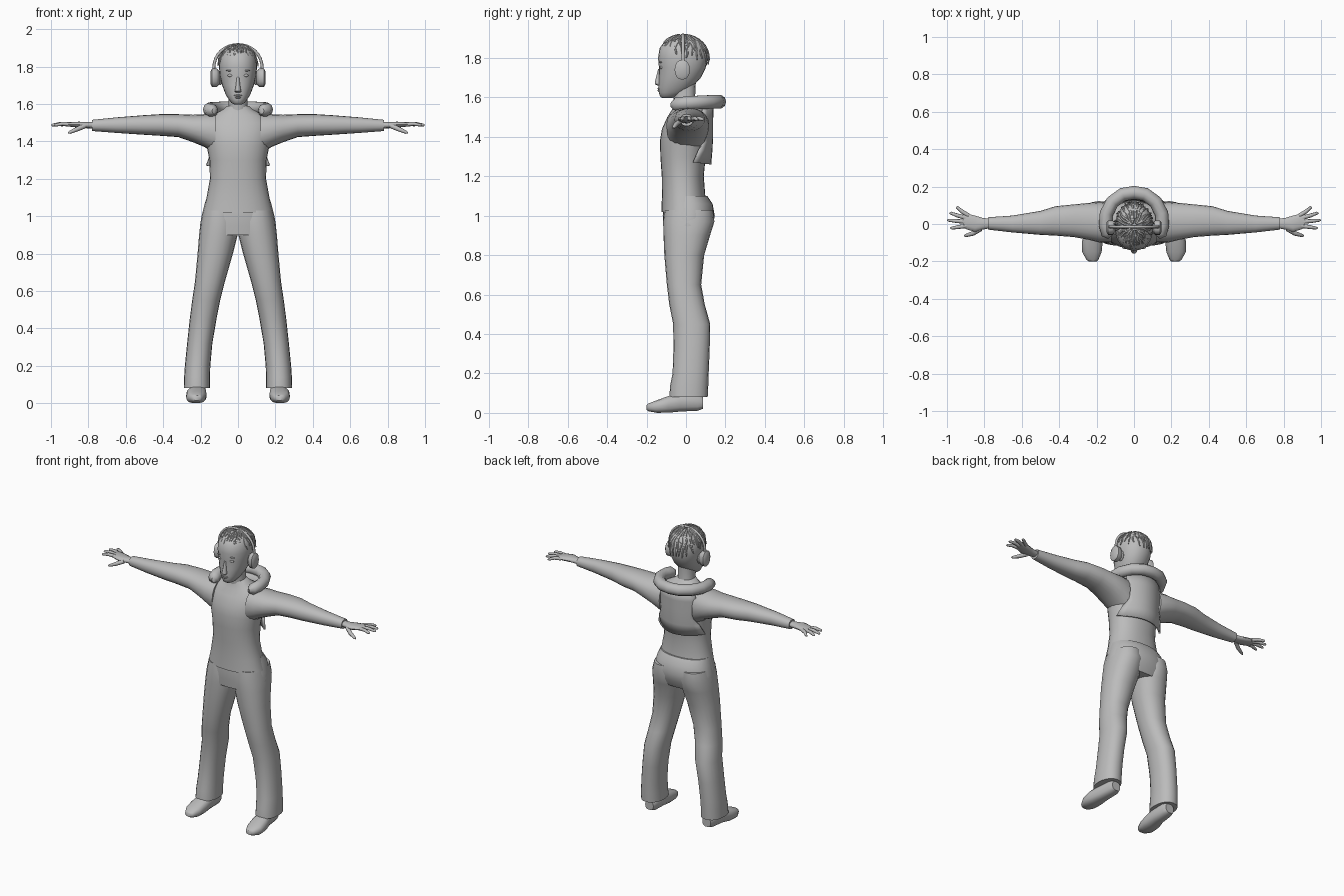
import bpy, bmesh, math, random
from mathutils import Vector

if "Cube" in bpy.data.objects:
    bpy.data.objects.remove(bpy.data.objects["Cube"])

random.seed(4)
grey = bpy.data.materials.new("plain grey")
grey.diffuse_color = (0.5, 0.5, 0.5, 1)
grey.use_nodes = True
grey.node_tree.nodes["Principled BSDF"].inputs["Base Color"].default_value = grey.diffuse_color


def finish(ob, mirror=False, angle=50):
    """Material, smooth shading and optional left/right mirror."""
    ob.data.materials.append(grey)
    bpy.ops.object.select_all(action='DESELECT')
    ob.select_set(True)
    bpy.context.view_layer.objects.active = ob
    bpy.ops.object.shade_smooth_by_angle(angle=math.radians(angle))
    if mirror:
        ob.modifiers.new("Mirror", 'MIRROR')
    return ob


def mesh_object(name, bm):
    bmesh.ops.recalc_face_normals(bm, faces=bm.faces[:])
    me = bpy.data.meshes.new(name)
    bm.to_mesh(me)
    bm.free()
    ob = bpy.data.objects.new(name, me)
    bpy.context.collection.objects.link(ob)
    return ob


def loft(name, axis, rows, sides=20, power=2.2, mirror=False):
    """Skin rounded sections; a row is (position on axis, a min, a max, b min, b max)."""
    bm = bmesh.new()
    rings = []
    for p, a0, a1, b0, b1 in rows:
        ring = []
        for i in range(sides):
            t = 2 * math.pi * i / sides
            c, s = math.cos(t), math.sin(t)
            a = (a0 + a1) / 2 + (a1 - a0) / 2 * math.copysign(abs(c) ** (2 / power), c)
            b = (b0 + b1) / 2 + (b1 - b0) / 2 * math.copysign(abs(s) ** (2 / power), s)
            ring.append(bm.verts.new({'x': (p, a, b), 'y': (a, p, b), 'z': (a, b, p)}[axis]))
        rings.append(ring)
    for r, q in zip(rings, rings[1:]):
        for i in range(sides):
            j = (i + 1) % sides
            bm.faces.new((r[i], r[j], q[j], q[i]))
    bm.faces.new(rings[0])
    bm.faces.new(rings[-1])
    return finish(mesh_object(name, bm), mirror)


def tubes(name, paths, depth, mirror=False, res=2):
    """Round tubes; each path is a list of (x, y, z, radius factor)."""
    cu = bpy.data.curves.new(name, 'CURVE')
    cu.dimensions = '3D'
    cu.bevel_depth = depth
    cu.bevel_resolution = res
    cu.use_fill_caps = True
    for path in paths:
        sp = cu.splines.new('POLY')
        sp.points.add(len(path) - 1)
        for pt, (x, y, z, r) in zip(sp.points, path):
            pt.co = (x, y, z, 1)
            pt.radius = r
    ob = bpy.data.objects.new(name, cu)
    bpy.context.collection.objects.link(ob)
    bpy.ops.object.select_all(action='DESELECT')
    ob.select_set(True)
    bpy.context.view_layer.objects.active = ob
    bpy.ops.object.convert(target='MESH')
    return finish(bpy.context.object, mirror)


def ball(name, pos, size, mirror=False):
    bm = bmesh.new()
    bmesh.ops.create_uvsphere(bm, u_segments=12, v_segments=8, radius=1)
    for v in bm.verts:
        v.co = Vector(pos) + Vector(a * b for a, b in zip(v.co, size))
    return finish(mesh_object(name, bm), mirror)


# Shirt body and sleeves
loft("shirt", 'z', [(z, -w, w, f, b) for z, w, f, b in (
    (1.02, .188, -.125, .11), (1.1, .168, -.122, .098), (1.2, .15, -.123, .09),
    (1.3, .153, -.13, .1), (1.38, .168, -.132, .115), (1.44, .178, -.122, .12),
    (1.5, .178, -.095, .115), (1.54, .14, -.07, .1), (1.57, .08, -.06, .06),
    (1.59, .058, -.055, .045))], 28)
loft("sleeve", 'x', [
    (.12, -.10, .11, 1.33, 1.55), (.18, -.10, .118, 1.37, 1.545), (.24, -.085, .113, 1.395, 1.542),
    (.32, -.07, .105, 1.423, 1.545), (.42, -.062, .095, 1.43, 1.545), (.5, -.058, .07, 1.435, 1.54),
    (.65, -.045, .045, 1.445, 1.528), (.78, -.03, .036, 1.455, 1.515)], mirror=True)

# Hands and fingers
loft("hand", 'x', [
    (.76, -.02, .026, 1.467, 1.505), (.81, -.03, .033, 1.47, 1.503), (.85, -.042, .045, 1.473, 1.505),
    (.89, -.03, .055, 1.477, 1.503), (.915, -.02, .052, 1.482, 1.5)], 12, mirror=True)
fingers = [((.885, .045), (.952, .088)), ((.9, .033), (.987, .058)),
           ((.9, .012), (.998, .02)), ((.895, -.01), (.982, -.022))]
paths = [[(a, b, 1.49, 1.1), ((a + c) / 2, (b + d) / 2, 1.494, 1), (c - .008, d, 1.487, .75),
          (c, d, 1.485, .35)] for (a, b), (c, d) in fingers]
paths.append([(.82, -.025, 1.482, 1.3), (.86, -.05, 1.465, 1.2), (.9, -.062, 1.448, .8), (.908, -.064, 1.445, .3)])
tubes("fingers", paths, .0105, True)

# Trousers
loft("trouser_hips", 'z', [(z, -w, w, f, b) for z, w, f, b in (
    (.9, .2, -.11, .11), (.95, .203, -.115, .137), (1.0, .195, -.118, .146),
    (1.06, .18, -.115, .135), (1.1, .167, -.11, .108))], 28)
loft("trouser_leg", 'z', [
    (.08, .15, .29, -.085, .11), (.14, .15, .288, -.08, .113), (.2, .148, .284, -.068, .115),
    (.32, .137, .272, -.064, .12), (.45, .115, .258, -.065, .123), (.55, .095, .245, -.085, .095),
    (.65, .07, .23, -.097, .077), (.8, .027, .216, -.11, .092), (.9, .002, .208, -.114, .122),
    (.97, -.005, .2, -.116, .144), (1.03, .01, .185, -.11, .137)], mirror=True)

# Shoes
loft("shoe", 'y', [
    (.085, .18, .24, .02, .08), (.06, .17, .25, .01, .1), (-.03, .17, .26, .006, .1),
    (-.09, .167, .277, 0, .086), (-.15, .173, .277, 0, .064), (-.19, .19, .255, .008, .048),
    (-.2, .2, .243, .015, .04)], 14, 2.6, mirror=True)

# Neck and head
loft("neck", 'z', [(1.52, -.065, .065, -.06, .06), (1.58, -.05, .05, -.062, .045),
                   (1.68, -.05, .05, -.075, .05)], 16)
loft("head", 'z', [(z, -w, w, f, b) for z, w, f, b in (
    (1.597, .02, -.12, -.075), (1.605, .036, -.132, -.04), (1.625, .05, -.138, 0),
    (1.65, .066, -.14, .03), (1.7, .085, -.138, .075), (1.75, .097, -.137, .1),
    (1.8, .102, -.142, .11), (1.85, .096, -.134, .104), (1.885, .076, -.106, .082),
    (1.905, .04, -.065, .045))], 24)

# Face
loft("nose", 'z', [(1.66, -.012, .012, -.146, -.12), (1.668, -.018, .018, -.159, -.12),
                   (1.685, -.013, .013, -.157, -.12), (1.745, -.007, .007, -.142, -.12)], 10, 2)
ball("eye", (.04, -.124, 1.752), (.016, .009, .008), True)
ball("eyebrow", (.042, -.127, 1.778), (.022, .007, .004), True)
ball("upper_lip", (0, -.136, 1.645), (.022, .009, .005))
ball("lower_lip", (0, -.135, 1.635), (.018, .009, .006))
ball("ear", (.095, -.01, 1.735), (.012, .025, .035), True)


# Braided hair: rows running from the parting over the scalp
def scalp(azimuth, polar, lift):
    s = math.sin(polar)
    return (math.sin(azimuth) * s * (.1 + lift), -.015 - math.cos(azimuth) * s * (.122 + lift),
            1.79 + math.cos(polar) * (.118 + lift))


braids = []
for layer in range(2):
    count = 26
    for k in range(count):
        az = 2 * math.pi * (k + layer * .5) / count + random.uniform(-.06, .06)
        back = (1 - math.cos(az)) / 2
        end = math.radians(58 + 42 * back + random.uniform(-10, 8) - 18 * layer)
        start = math.radians(random.uniform(8, 24))
        path = []
        for n in range(8):
            u = n / 7
            wave = .05 * math.sin(u * 9 + k)
            path.append((*scalp(az + wave, start + (end - start) * u, .005 + .004 * layer + .004 * u),
                         1.1 - .6 * u ** 3))
        braids.append(path)
tubes("braids", braids, .0065, res=1)

# Headphones
band = []
for i in range(17):
    t = math.pi * i / 16
    band.append((.13 * math.cos(t), -.015, 1.78 + .137 * math.sin(t) ** .85, 1))
tubes("headphone_band", [band], .008)
loft("ear_cup", 'x', [(.1, -.04, .01, 1.705, 1.775), (.115, -.058, .02, 1.69, 1.79),
                      (.138, -.058, .02, 1.69, 1.79), (.146, -.045, .01, 1.705, 1.775)], 16, mirror=True)

# Thick open collar of the hood
spine = [Vector(p) for p in ((0, .168, 1.578), (.06, .158, 1.578), (.115, .118, 1.577), (.148, .055, 1.574),
                             (.152, -.005, 1.57), (.14, -.05, 1.565), (.125, -.068, 1.562))]
bm = bmesh.new()
rings = []
for i, p in enumerate(spine):
    d = spine[min(i + 1, 6)] - spine[max(i - 1, 0)]
    if i == 0:
        d = Vector((1, 0, 0))
    out = Vector((d.y, -d.x, 0)).normalized()
    size = .5 if i == 6 else 1
    rings.append([bm.verts.new(p + size * (out * .036 * math.cos(a) + Vector((0, 0, .036 * math.sin(a)))))
                  for a in (2 * math.pi * k / 10 for k in range(10))])
for r, q in zip(rings, rings[1:]):
    for k in range(10):
        bm.faces.new((r[k], r[(k + 1) % 10], q[(k + 1) % 10], q[k]))
bm.faces.new(rings[-1])
finish(mesh_object("hood_collar", bm), True)

# Hood cloth hanging down the back, flaring at the lower corners
bm = bmesh.new()
grid = []
for z, w, y in ((1.56, .13, .14), (1.49, .135, .138), (1.43, .13, .138), (1.37, .125, .136),
                (1.33, .15, .134), (1.27, .172, .128)):
    grid.append([bm.verts.new((w * u, y - 2.9 * (w * u) ** 2, z - (.01 * (1 - u * u) if z < 1.3 else 0)))
                 for u in (i / 5 for i in range(-5, 6))])
for r, q in zip(grid, grid[1:]):
    for i in range(10):
        bm.faces.new((r[i], r[i + 1], q[i + 1], q[i]))
hood = finish(mesh_object("hood_back", bm))
solid = hood.modifiers.new("Thickness", 'SOLIDIFY')
solid.thickness = .01
